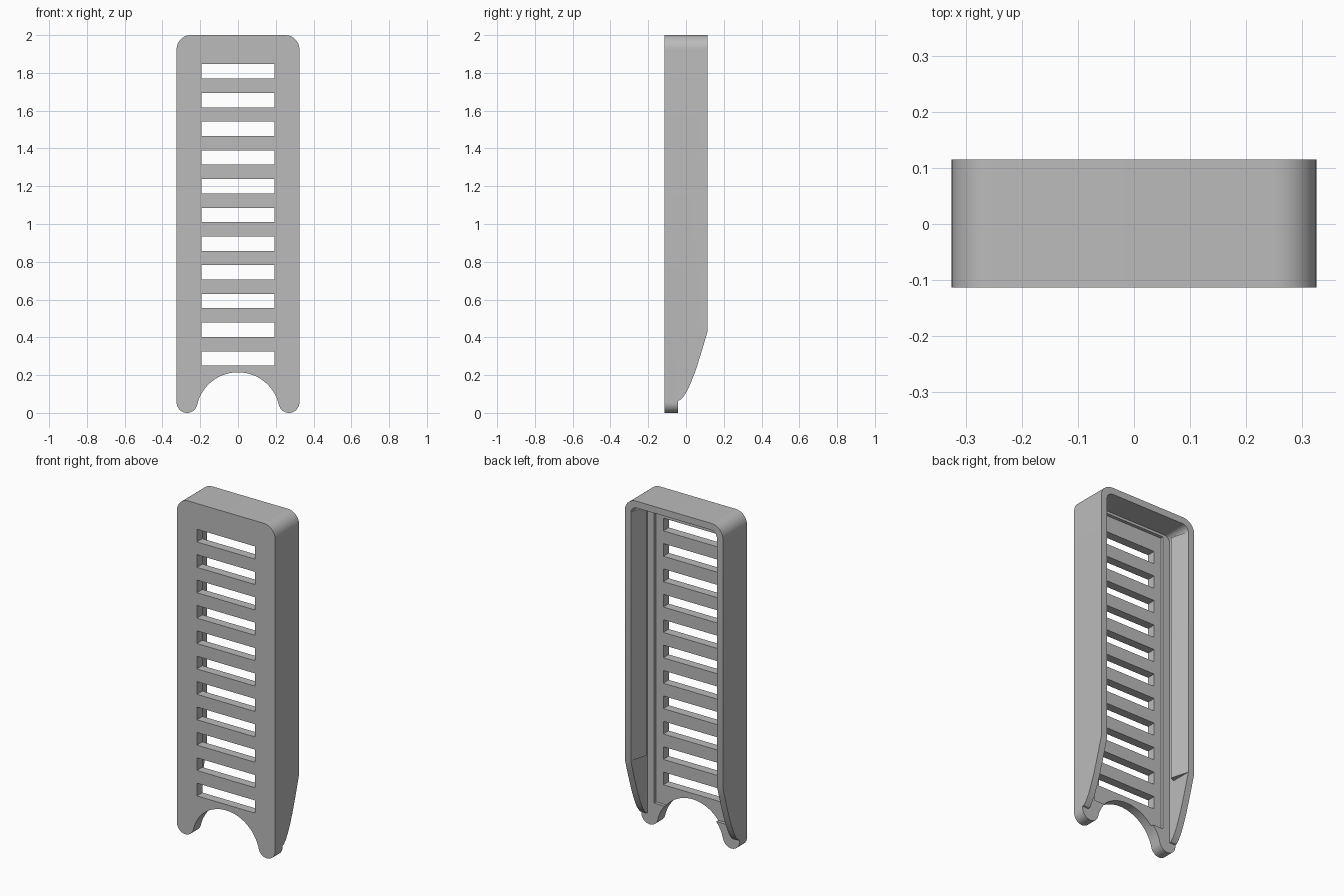
import bpy, bmesh
from math import sin, cos, radians, atan2, degrees

cube = bpy.data.objects.get("Cube")
if cube:
    bpy.data.objects.remove(cube, do_unlink=True)

grey = bpy.data.materials.new("plain_grey")
grey.use_nodes = True
grey.diffuse_color = (0.5, 0.5, 0.5, 1)
grey.node_tree.nodes["Principled BSDF"].inputs["Base Color"].default_value = grey.diffuse_color

FRONT, BACK, FLOOR, RECESS = -0.113, 0.115, -0.042, -0.061
HALF, INNER, TOP, ROOF = 0.325, 0.285, 2.0, 1.96


def arc(cx, cz, r, a0, a1, n):
    angles = [radians(a0 + (a1 - a0) * i / n) for i in range(n + 1)]
    return [(cx + r * cos(a), cz + r * sin(a)) for a in angles]


def prism(name, points, place, depth):
    """Extrude a flat outline along the vector depth."""
    bm = bmesh.new()
    face = bm.faces.new([bm.verts.new(place(*p)) for p in points])
    grown = bmesh.ops.extrude_face_region(bm, geom=[face])["geom"]
    verts = [v for v in grown if isinstance(v, bmesh.types.BMVert)]
    bmesh.ops.translate(bm, verts=verts, vec=depth)
    bmesh.ops.recalc_face_normals(bm, faces=bm.faces)
    mesh = bpy.data.meshes.new(name)
    bm.to_mesh(mesh)
    bm.free()
    obj = bpy.data.objects.new(name, mesh)
    mesh.materials.append(grey)
    bpy.context.collection.objects.link(obj)
    return obj


def front_prism(name, points, y0, y1):
    return prism(name, points, lambda x, z: (x, y0, z), (0, y1 - y0, 0))


def rect(x, z0, z1):
    return [(-x, z0), (x, z0), (x, z1), (-x, z1)]


def mirrored(half):
    return half + [(-x, z) for x, z in reversed(half) if x > 1e-5]


def cut(target, cutter):
    cutter.hide_render = True
    mod = target.modifiers.new("cut", "BOOLEAN")
    mod.operation, mod.solver, mod.object = "DIFFERENCE", "EXACT", cutter
    bpy.context.view_layer.objects.active = target
    bpy.ops.object.modifier_apply(modifier=mod.name)
    bpy.data.objects.remove(cutter, do_unlink=True)


# Body outline: arch between two round feet, straight sides, round top corners
foot_x, foot_r, arch_z, arch_r = 0.27, 0.055, -0.007, 0.222
meet = degrees(atan2(foot_r - arch_z, foot_x))
half = arc(0, arch_z, arch_r, 90, meet, 20)
half += arc(foot_x, foot_r, foot_r, meet - 180, 0, 16)[1:]
half += arc(HALF - 0.075, TOP - 0.075, 0.075, 0, 90, 12)
body = front_prism("slotted_cover", mirrored(half), FRONT, BACK)

# Open back cavity with small round upper corners
cavity = [(INNER, -0.2)] + arc(INNER - 0.04, ROOF - 0.04, 0.04, 0, 90, 8)
cut(body, front_prism("cavity_cutter", mirrored(cavity), FLOOR, 0.3))

# Shallow recess in the middle of the floor
cut(body, front_prism("recess_cutter", rect(0.24, 0.135, 1.945), RECESS, 0.1))

# Curved lower ends of the side walls
side = [(FLOOR, -0.1), (FLOOR, 0.065), (-0.03, 0.068), (-0.012, 0.088),
        (0.008, 0.12), (0.028, 0.165), (0.05, 0.222), (0.072, 0.29),
        (0.094, 0.363), (BACK, 0.435), (0.3, 0.435), (0.3, -0.1)]
cut(body, prism("side_cutter", side, lambda y, z: (-0.5, y, z), (1, 0, 0)))

# Row of vent slots
for i in range(11):
    z = 0.25 + 0.152 * i
    cut(body, front_prism("slot_cutter", rect(0.193, z, z + 0.076), -0.3, 0.0))

# Sloping retaining lips inside both side walls
parts = [body]
for name, s in (("left_lip", 1), ("right_lip", -1)):
    section = [(INNER + 0.004, BACK - 0.001), (INNER, BACK - 0.001),
               (INNER - 0.03, 0.005), (INNER + 0.004, -0.01)]
    parts.append(prism(name, section, lambda x, y: (s * x, y, 0.435), (0, 0, 1.49)))

# Smooth curves, sharp edges
bpy.ops.object.select_all(action="DESELECT")
for obj in parts:
    obj.select_set(True)
bpy.context.view_layer.objects.active = body
bpy.ops.object.shade_smooth_by_angle(angle=radians(25))
